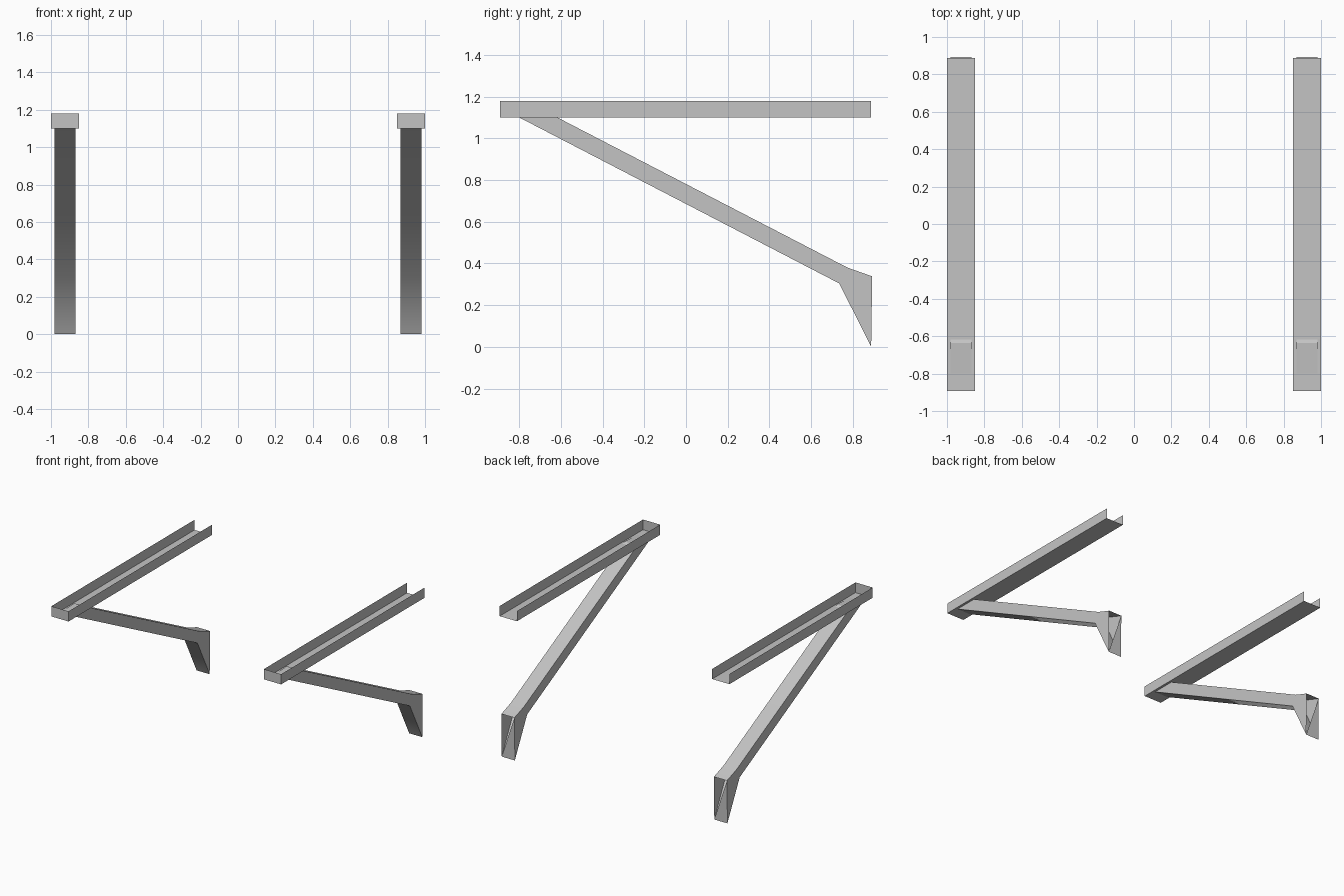
import bpy

cube = bpy.data.objects.get("Cube")
if cube:
    bpy.data.objects.remove(cube, do_unlink=True)

GREY = (0.55, 0.55, 0.55, 1)
metal = bpy.data.materials.new("plain_grey")
metal.use_nodes = True
metal.diffuse_color = GREY
metal.node_tree.nodes["Principled BSDF"].inputs["Base Color"].default_value = GREY


def make_object(name, verts, faces, x, smooth_angle=None):
    mesh = bpy.data.meshes.new(name)
    mesh.from_pydata(verts, [], faces)
    mesh.materials.append(metal)
    obj = bpy.data.objects.new(name, mesh)
    obj.location.x = x
    bpy.context.collection.objects.link(obj)
    if smooth_angle:
        bpy.ops.object.select_all(action="DESELECT")
        obj.select_set(True)
        bpy.context.view_layer.objects.active = obj
        bpy.ops.object.shade_smooth_by_angle(angle=smooth_angle)
    return obj


def channel(name, x):
    """Thin sheet tray, open at the top and at the back."""
    w, front, back, low, high = 0.075, -0.893, 0.888, 1.1, 1.18
    verts = [(sx * w, y, z) for z in (low, high) for y in (front, back) for sx in (-1, 1)]
    floor, front_wall = (0, 1, 3, 2), (0, 4, 5, 1)
    right_wall, left_wall = (0, 2, 6, 4), (1, 5, 7, 3)
    make_object(name, verts, [floor, front_wall, right_wall, left_wall], x)


def strut(name, x):
    """Sloping box strut that widens into a wedge-shaped foot."""
    w = 0.057
    lower = [(-0.80, 1.10), (0.735, 0.304), (0.888, 0.0)]
    upper = [(-0.636, 1.11), (0.774, 0.38), (0.893, 0.338)]
    n = len(lower)
    profile = lower + upper
    verts = [(sx * w, y, z) for sx in (-1, 1) for y, z in profile]
    k = 2 * n
    faces = [(0, n, n + k, k)]  # upper end
    for i in range(n - 1):
        a, b, c, d = i, i + 1, i + 1 + n, i + n
        faces += [(a, d, c, b), (a + k, b + k, c + k, d + k),
                  (a, b, b + k, a + k), (d, d + k, c + k, c)]
    # back of the foot is only half closed, by one triangle
    faces.append((n - 1, 2 * n - 1, n - 1 + k))
    make_object(name, verts, faces, x, smooth_angle=0.7)


for side, x in (("right", -0.925), ("left", 0.925)):
    channel(side + "_channel", x)
    strut(side + "_strut", x)
